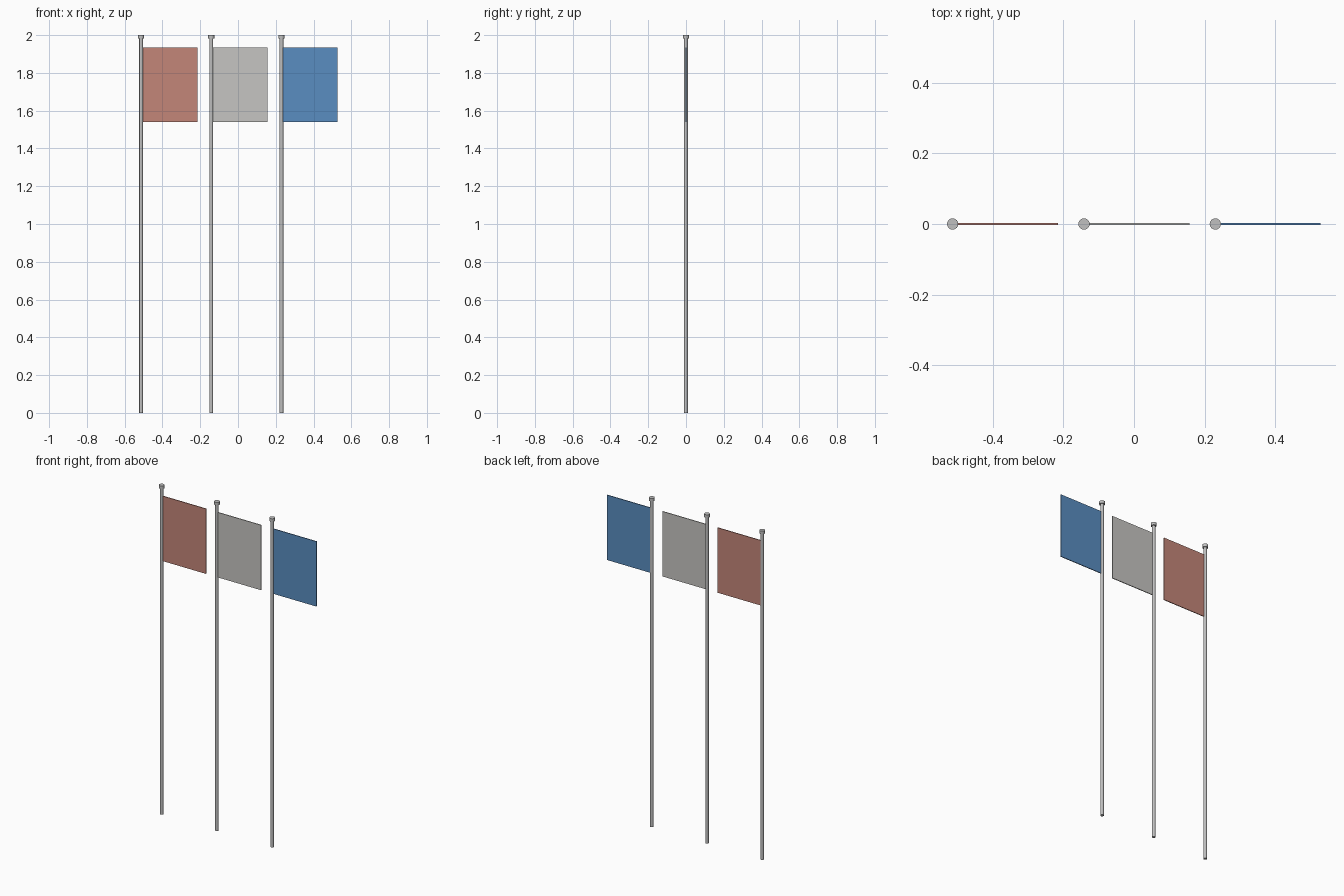
import bpy

cube = bpy.data.objects.get("Cube")
if cube:
    bpy.data.objects.remove(cube, do_unlink=True)


def make_material(name, srgb):
    linear = [(c / 255 / 12.92) if c < 11 else ((c / 255 + 0.055) / 1.055) ** 2.4 for c in srgb]
    mat = bpy.data.materials.new(name)
    mat.use_nodes = True
    mat.diffuse_color = (*linear, 1)
    mat.node_tree.nodes["Principled BSDF"].inputs["Base Color"].default_value = (*linear, 1)
    return mat


def cylinder(name, x, radius, bottom, top, mat):
    bpy.ops.mesh.primitive_cylinder_add(vertices=16, radius=radius, depth=top - bottom,
                                        location=(x, 0, (bottom + top) / 2))
    obj = bpy.context.object
    obj.name = name
    obj.data.materials.append(mat)
    bpy.ops.object.shade_smooth_by_angle()


def box(name, x0, x1, thickness, z0, z1, mat):
    bpy.ops.mesh.primitive_cube_add(size=1, location=((x0 + x1) / 2, 0, (z0 + z1) / 2))
    obj = bpy.context.object
    obj.name = name
    obj.scale = (x1 - x0, thickness, z1 - z0)
    bpy.ops.object.transform_apply(location=False, rotation=False, scale=True)
    obj.data.materials.append(mat)


metal = make_material("pole grey", (192, 192, 192))
cloths = [
    ("right", make_material("cloth red", (196, 134, 121))),
    ("middle", make_material("cloth light grey", (198, 197, 194))),
    ("left", make_material("cloth blue", (90, 141, 193))),
]

SPACING = 0.3715
FIRST_X = -0.513
POLE_RADIUS = 0.01

# Three flagpoles in a row, each with a cap and a flat flag towards +x
for i, (side, cloth) in enumerate(cloths):
    x = FIRST_X + i * SPACING
    cylinder(f"{side}_pole", x, POLE_RADIUS, 0, 1.985, metal)
    cylinder(f"{side}_pole_cap", x, 0.016, 1.982, 2.0, metal)
    box(f"{side}_flag", x + POLE_RADIUS * 0.8, x + 0.298, 0.005, 1.54, 1.935, cloth)
